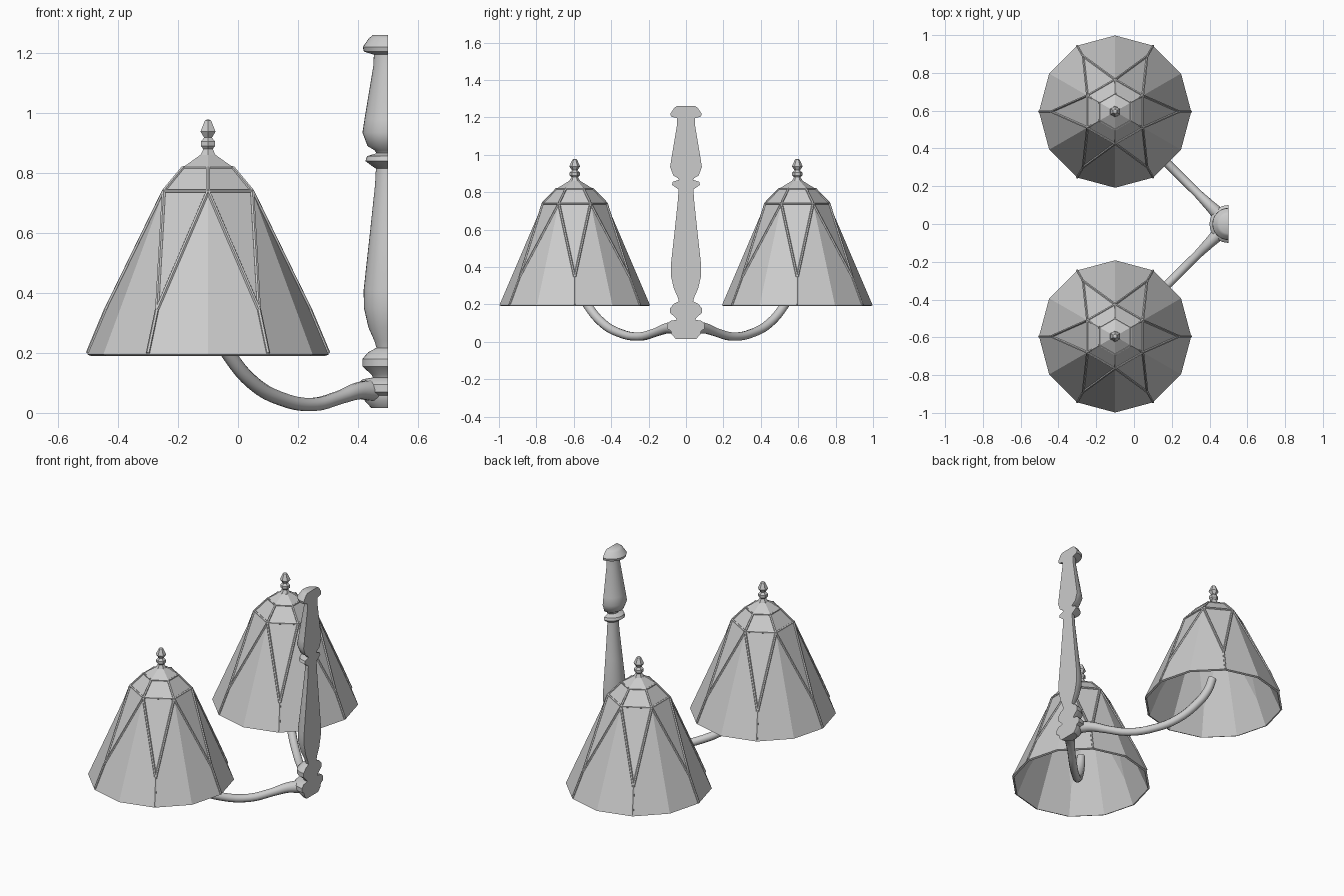
import bpy, bmesh, math
from mathutils import Vector

if "Cube" in bpy.data.objects:
    bpy.data.objects.remove(bpy.data.objects["Cube"])

CX, CY = -0.1, 0.595      # shade centre


def finish(bm, name, loc=(0, 0, 0), smooth=None):
    bmesh.ops.recalc_face_normals(bm, faces=bm.faces)
    me = bpy.data.meshes.new(name)
    bm.to_mesh(me)
    bm.free()
    ob = bpy.data.objects.new(name, me)
    bpy.context.collection.objects.link(ob)
    ob.location = loc
    if smooth:
        bpy.ops.object.select_all(action='DESELECT')
        ob.select_set(True)
        bpy.context.view_layer.objects.active = ob
        bpy.ops.object.shade_smooth_by_angle(angle=math.radians(smooth))
    return ob


def polar(r, deg, z):
    a = math.radians(deg)
    return Vector((r * math.cos(a), r * math.sin(a), z))


def loft_hex(bm, profile, cap_bottom=False):
    rings = [[bm.verts.new(polar(r, 30 + 60 * i, z)) for i in range(6)] for r, z in profile]
    for a, b in zip(rings, rings[1:]):
        for i in range(6):
            j = (i + 1) % 6
            bm.faces.new((a[i], a[j], b[j], b[i]))
    bm.faces.new(rings[-1])
    if cap_bottom:
        bm.faces.new(rings[0][::-1])
    return rings


def rod(bm, a, b, r=0.007, sides=6):
    d = b - a
    mat = d.to_track_quat('Z', 'Y').to_matrix().to_4x4()
    mat.translation = (a + b) / 2
    bmesh.ops.create_cone(bm, cap_ends=True, segments=sides, radius1=r, radius2=r,
                          depth=d.length, matrix=mat)


# Faceted shade: hexagonal crown opening to a twelve-sided skirt
def shade(loc):
    bm = bmesh.new()
    hexv = loft_hex(bm, [(0.17, 0.74), (0.095, 0.82), (0.03, 0.86)])[0]
    node = [bm.verts.new(polar(0.34, 60 * i, 0.345)) for i in range(6)]
    rim = [bm.verts.new(polar(0.403, 30 * i, 0.195)) for i in range(12)]
    for i in range(6):
        h, prev, nxt = hexv[i], hexv[i - 1], node[(i + 1) % 6]
        bm.faces.new((prev, node[i], h))
        bm.faces.new((h, node[i], rim[2 * i], rim[2 * i + 1]))
        bm.faces.new((h, rim[2 * i + 1], rim[(2 * i + 2) % 12], nxt))
    ob = finish(bm, "lamp_shade", loc)
    mod = ob.modifiers.new("thickness", 'SOLIDIFY')
    mod.thickness = 0.012
    mod.offset = -1


# Raised strips between the panels
def ribs(loc):
    bm = bmesh.new()
    for i in range(6):
        a, b = 30 + 60 * i, 90 + 60 * i
        h0, h1 = polar(0.17, a, 0.74), polar(0.17, b, 0.74)
        t0, t1 = polar(0.095, a, 0.818), polar(0.095, b, 0.818)
        n = polar(0.34, a + 30, 0.345)
        rod(bm, h0, h1)
        rod(bm, t0, t1, 0.005)
        rod(bm, h0, t0)
        rod(bm, h0, n)
        rod(bm, h1, n)
        rod(bm, n, polar(0.401, a + 30, 0.199))
    finish(bm, "shade_ribs", loc)


# Small six-sided finial on the crown
def finial(loc):
    bm = bmesh.new()
    loft_hex(bm, [(0.032, 0.855), (0.018, 0.88), (0.027, 0.89), (0.027, 0.905),
                  (0.015, 0.918), (0.029, 0.938), (0.012, 0.975), (0.006, 0.978)], True)
    finish(bm, "finial", loc)


# Curved arm from the post into the shade
def arm(side):
    pts = [(0.45, 0.075, 1.6), (0.40, 0.073, 1.25), (0.34, 0.052, 1.0), (0.25, 0.028, 1.0),
           (0.14, 0.048, 1.0), (0.05, 0.1, 1.05), (-0.03, 0.195, 1.1),
           (-0.075, 0.28, 1.1), (-0.095, 0.36, 1.1)]
    cu = bpy.data.curves.new("arm", 'CURVE')
    cu.dimensions = '3D'
    cu.bevel_depth = 0.023
    cu.bevel_resolution = 3
    cu.resolution_u = 4
    cu.use_fill_caps = True
    sp = cu.splines.new('BEZIER')
    sp.bezier_points.add(len(pts) - 1)
    for p, (x, z, r) in zip(sp.bezier_points, pts):
        p.co = (x, side * CY * (0.5 - x) / 0.6, z)
        p.radius = r
        p.handle_left_type = p.handle_right_type = 'AUTO'
    ob = bpy.data.objects.new("arm", cu)
    bpy.context.collection.objects.link(ob)
    bpy.ops.object.select_all(action='DESELECT')
    ob.select_set(True)
    bpy.context.view_layer.objects.active = ob
    bpy.ops.object.convert(target='MESH')
    bpy.ops.object.shade_smooth_by_angle(angle=math.radians(50))


# Turned half-round post with a flat back against the wall
def post():
    prof = [(0.055, 0.016), (0.077, 0.04), (0.08, 0.058), (0.1, 0.07), (0.1, 0.095),
            (0.085, 0.112), (0.05, 0.118), (0.055, 0.128), (0.085, 0.155), (0.085, 0.18),
            (0.065, 0.203), (0.038, 0.217), (0.045, 0.24), (0.065, 0.285), (0.08, 0.35),
            (0.081, 0.41), (0.06, 0.6), (0.043, 0.76), (0.04, 0.815), (0.055, 0.825),
            (0.075, 0.84), (0.07, 0.856), (0.038, 0.866), (0.045, 0.876), (0.068, 0.89),
            (0.085, 0.935), (0.078, 0.98), (0.048, 1.16), (0.047, 1.195), (0.08, 1.205),
            (0.084, 1.22), (0.063, 1.25), (0.05, 1.26)]
    n = 16
    bm = bmesh.new()
    rings = [[bm.verts.new(polar(r, 90 + 180 * i / n, z)) for i in range(n + 1)]
             for r, z in prof]
    for a, b in zip(rings, rings[1:]):
        for i in range(n):
            bm.faces.new((a[i], a[i + 1], b[i + 1], b[i]))
        bm.faces.new((a[n], a[0], b[0], b[n]))
    bm.faces.new(rings[0])
    bm.faces.new(rings[-1])
    finish(bm, "wall_post", (0.5, 0, 0), 40)


post()
for side in (-1, 1):
    centre = (CX, side * CY, 0)
    shade(centre)
    ribs(centre)
    finial(centre)
    arm(side)
